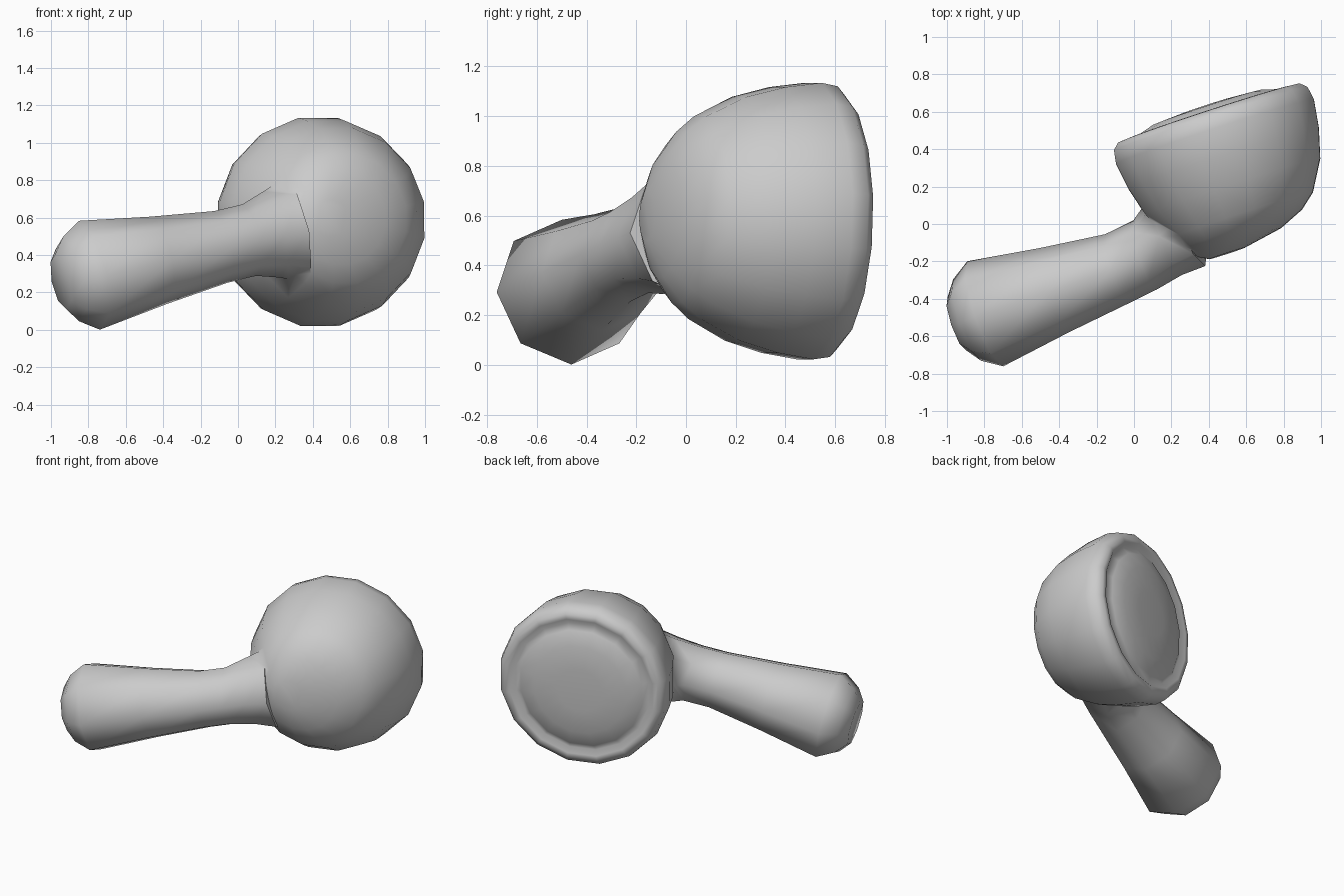
import bpy, bmesh, math
from mathutils import Vector

if "Cube" in bpy.data.objects:
    bpy.data.objects.remove(bpy.data.objects["Cube"])

grey = bpy.data.materials.new("light_grey")
grey.diffuse_color = (0.6, 0.6, 0.6, 1)
grey.use_nodes = True
grey.node_tree.nodes["Principled BSDF"].inputs["Base Color"].default_value = grey.diffuse_color


def ring_body(name, axis, rings, sides, turn=0.0):
    """Closed round body: rings of (centre, radius) square to one axis."""
    n = Vector(axis).normalized()
    p = n.cross(Vector((0, 0, 1))).normalized()
    u = p.cross(n)
    bm = bmesh.new()
    loops = []
    for centre, r in rings:
        c = Vector(centre)
        angles = [2 * math.pi * (k + turn) / sides for k in range(sides)]
        loops.append([bm.verts.new(c + r * (p * math.cos(t) + u * math.sin(t)))
                      for t in angles])
    for a, b in zip(loops, loops[1:]):
        for k in range(sides):
            j = (k + 1) % sides
            bm.faces.new((a[k], a[j], b[j], b[k]))
    bm.faces.new(loops[0][::-1])
    bm.faces.new(loops[-1])
    bmesh.ops.recalc_face_normals(bm, faces=bm.faces)
    mesh = bpy.data.meshes.new(name)
    bm.to_mesh(mesh)
    bm.free()
    mesh.materials.append(grey)
    obj = bpy.data.objects.new(name, mesh)
    bpy.context.collection.objects.link(obj)
    return obj


# Head: back leans toward the handle, lip, groove, then a gently domed face
head_axis = Vector((-0.31, 0.95, -0.03)).normalized()
side_axis = head_axis.cross(Vector((0, 0, 1))).normalized()
head_centre = Vector((0.405, 0.58, 0.575))
head_profile = [  # along axis, sideways shift, radius
    (-0.73, -0.14, 0.10), (-0.69, -0.07, 0.25), (-0.63, -0.03, 0.35),
    (-0.56, -0.01, 0.415), (-0.40, 0, 0.50), (-0.24, 0, 0.545),
    (-0.09, 0, 0.567), (-0.02, 0, 0.555), (0.012, 0, 0.52),
    (0.015, 0, 0.485), (-0.01, 0, 0.45), (0.015, 0, 0.41),
    (0.045, 0, 0.31), (0.055, 0, 0.15)]
head = ring_body("head", head_axis,
                 [(head_centre + head_axis * s + side_axis * d, r)
                  for s, d, r in head_profile], 16, 0.5)

# Handle: rounded butt, taper to the neck, flare into the head
handle_axis = Vector((0.927, 0.317, 0.2)).normalized()
butt = Vector((-0.795, -0.48, 0.292))
rings = [(butt + handle_axis * s, r) for s, r in
         [(-0.165, 0.15), (-0.105, 0.23), (0, 0.297), (0.4, 0.238), (0.76, 0.195)]]
rings += [((0.06, -0.165, 0.48), 0.195), ((0.18, -0.05, 0.51), 0.235),
          ((0.29, 0.04, 0.53), 0.28)]
handle = ring_body("handle", handle_axis, rings, 8)

# Merge the handle into the head
union = head.modifiers.new("merge", 'BOOLEAN')
union.operation = 'UNION'
union.solver = 'EXACT'
union.object = handle
bpy.context.view_layer.objects.active = head
head.select_set(True)
bpy.ops.object.modifier_apply(modifier=union.name)
bpy.data.objects.remove(handle)
head.name = "head_with_handle"
bpy.ops.object.shade_smooth_by_angle(angle=math.radians(80))
